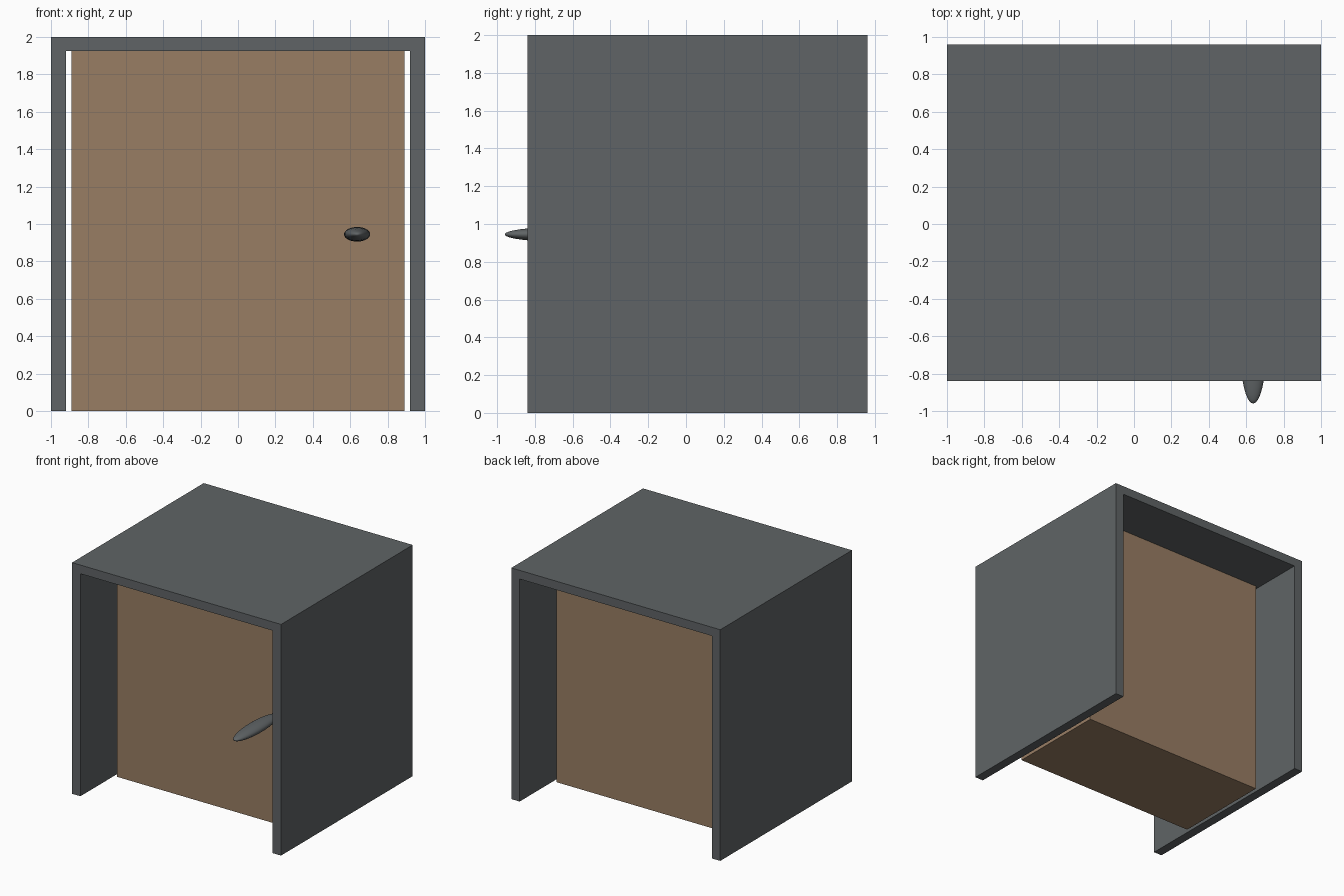
import bpy, bmesh
from mathutils import Matrix

if "Cube" in bpy.data.objects:
    bpy.data.objects.remove(bpy.data.objects["Cube"])


def material(name, rgb):
    m = bpy.data.materials.new(name)
    m.diffuse_color = (*rgb, 1)
    m.use_nodes = True
    m.node_tree.nodes["Principled BSDF"].inputs["Base Color"].default_value = m.diffuse_color
    return m


grey = material("dark grey", (0.115, 0.127, 0.132))
brown = material("wood brown", (0.315, 0.207, 0.127))


def finish(bm, name, mat):
    bmesh.ops.recalc_face_normals(bm, faces=bm.faces)
    mesh = bpy.data.meshes.new(name)
    bm.to_mesh(mesh)
    bm.free()
    mesh.materials.append(mat)
    ob = bpy.data.objects.new(name, mesh)
    bpy.context.collection.objects.link(ob)
    return ob


def extrude_profile(name, profile, y0, y1, mat):
    """Extrude an (x, z) outline along y."""
    bm = bmesh.new()
    face = bm.faces.new([bm.verts.new((x, y0, z)) for x, z in profile])
    ret = bmesh.ops.extrude_face_region(bm, geom=[face], use_keep_orig=True)
    verts = [g for g in ret["geom"] if isinstance(g, bmesh.types.BMVert)]
    bmesh.ops.translate(bm, verts=verts, vec=(0, y1 - y0, 0))
    return finish(bm, name, mat)


# Door frame: two jambs and a lintel as one arch
half = [(1, 2), (1, 0), (0.92, 0), (0.92, 1.925)]
arch = half + [(-x, z) for x, z in reversed(half)]
extrude_profile("door_frame", arch, -0.84, 0.96, grey)

# Door panel, set in the middle of the frame depth
extrude_profile("door_panel", [(-0.89, 0), (0.89, 0), (0.89, 1.925), (-0.89, 1.925)],
                -0.38, 0.50, brown)

# Door knob: stretched ball on the front only
bm = bmesh.new()
bmesh.ops.create_uvsphere(bm, u_segments=32, v_segments=16, radius=1,
                          matrix=Matrix.Translation((0.637, -0.665, 0.945))
                          @ Matrix.Diagonal((0.07, 0.295, 0.039, 1))
                          @ Matrix.Rotation(1.5707963, 4, 'X'))
knob = finish(bm, "door_knob", grey)
for p in knob.data.polygons:
    p.use_smooth = True
